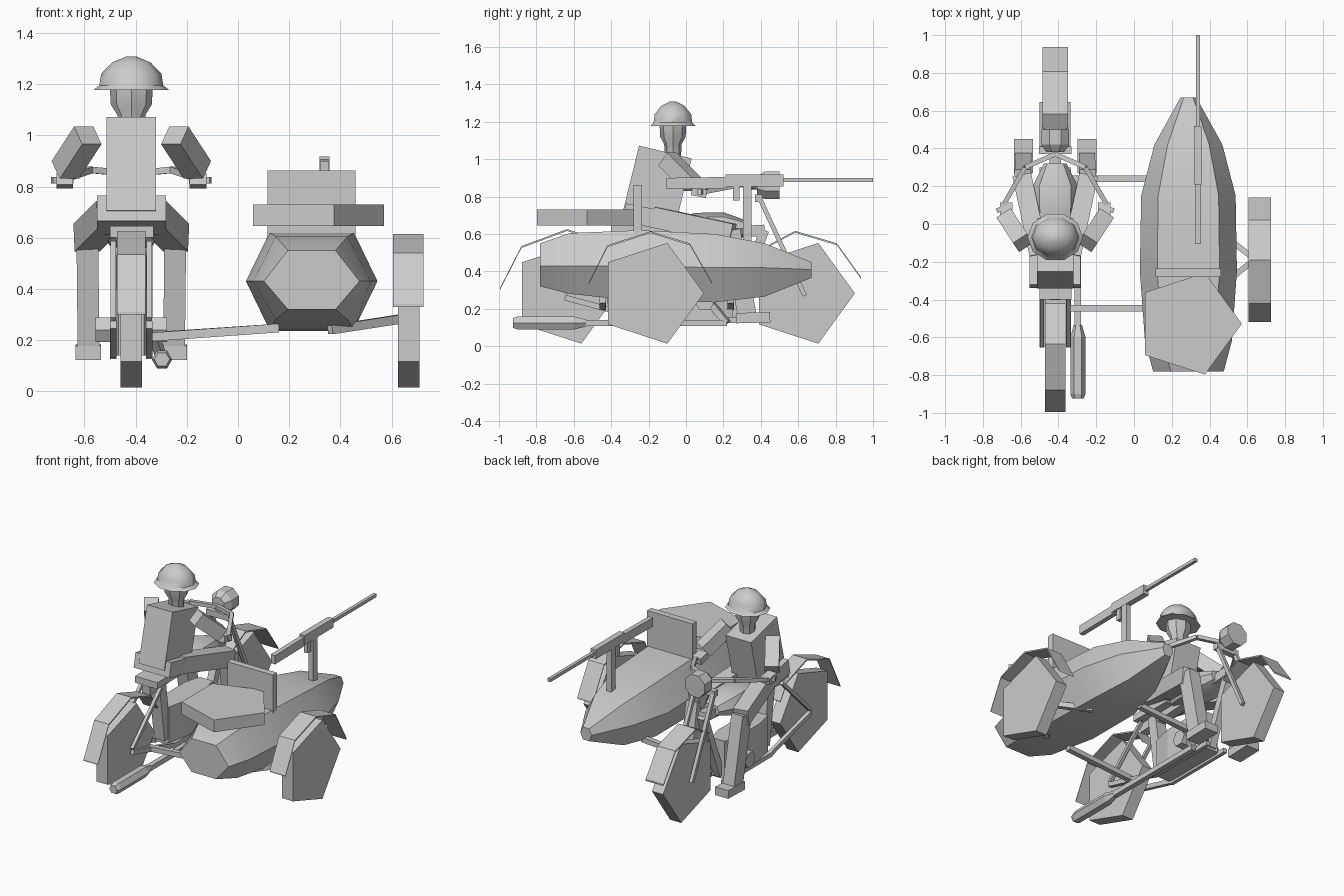
import bpy, bmesh, math
from mathutils import Vector

if "Cube" in bpy.data.objects:
    bpy.data.objects.remove(bpy.data.objects["Cube"], do_unlink=True)

grey = bpy.data.materials.new("plain grey")
grey.use_nodes = True
grey.diffuse_color = (0.6, 0.6, 0.6, 1)
grey.node_tree.nodes["Principled BSDF"].inputs["Base Color"].default_value = (0.6, 0.6, 0.6, 1)


def loft(name, rings, smooth=None):
    """Skin a list of equal-length rings and cap both ends."""
    bm = bmesh.new()
    vs = [[bm.verts.new(p) for p in r] for r in rings]
    n = len(vs[0])
    for lo, hi in zip(vs, vs[1:]):
        for i in range(n):
            j = (i + 1) % n
            bm.faces.new((lo[i], lo[j], hi[j], hi[i]))
    bm.faces.new(vs[0][::-1])
    bm.faces.new(vs[-1])
    bmesh.ops.recalc_face_normals(bm, faces=bm.faces)
    me = bpy.data.meshes.new(name)
    bm.to_mesh(me)
    bm.free()
    me.materials.append(grey)
    ob = bpy.data.objects.new(name, me)
    bpy.context.collection.objects.link(ob)
    if smooth:
        bpy.ops.object.select_all(action='DESELECT')
        ob.select_set(True)
        bpy.context.view_layer.objects.active = ob
        bpy.ops.object.shade_smooth_by_angle(angle=math.radians(smooth))
    return ob


def bar(name, a, b, w, h):
    """Box beam from a to b, w sideways and h upwards."""
    a, b = Vector(a), Vector(b)
    d = (b - a).normalized()
    up = Vector((0, 1, 0)) if abs(d.z) > 0.9 else Vector((0, 0, 1))
    side = d.cross(up).normalized() * w / 2
    up = side.cross(d).normalized() * h / 2
    ring = [-side - up, side - up, side + up, up - side]
    return loft(name, [[p + o for o in ring] for p in (a, b)])


def box(name, x0, x1, y0, y1, z0, z1):
    m, n = (x0 + x1) / 2, (z0 + z1) / 2
    return bar(name, (m, y0, n), (m, y1, n), x1 - x0, z1 - z0)


def lathe(name, centre, axis, profile, sides, smooth=None, stretch=1.0, turn=0.0):
    """Stack of (offset, radius) rings along the x, y or z axis."""
    c = Vector(centre)
    u, v, w = {'X': ((0, 1, 0), (0, 0, 1), (1, 0, 0)),
               'Y': ((1, 0, 0), (0, 0, 1), (0, 1, 0)),
               'Z': ((1, 0, 0), (0, 1, 0), (0, 0, 1))}[axis]
    u, v, w = Vector(u), Vector(v), Vector(w)
    angles = [turn + math.tau * i / sides for i in range(sides)]
    return loft(name, [[c + w * t + u * r * math.cos(a) + v * r * stretch * math.sin(a)
                        for a in angles] for t, r in profile], smooth)


def fender(name, x, width, path):
    half, rings = width / 2, []
    for y, z in path:
        rings.append([(x - half, y, z - .01), (x + half, y, z - .01),
                      (x + half, y, z), (x - half, y, z)])
    return loft(name, rings)


BX, CX, R = -.417, .288, .283   # bike centre, sidecar centre, wheel radius

# Wheels and fenders
for name, x, y in (("front_wheel", BX, .62), ("rear_wheel", BX, -.647), ("sidecar_wheel", .667, -.187)):
    lathe(name, (x, y, R), 'X', [(-.042, R), (.042, R)], 5)
lathe("spare_wheel", (CX, -.528, .688), 'Z', [(-.042, R), (.042, R)], 5)
fender("sidecar_fender", .665, .12,
       [(-.52, .34), (-.42, .54), (-.19, .615), (.02, .55), (.14, .34)])
fender("rear_fender", BX, .11,
       [(-.995, .31), (-.88, .535), (-.636, .626), (-.42, .555), (-.35, .45)])
fender("front_fender", BX, .135,
       [(.936, .37), (.807, .55), (.583, .617), (.44, .54)])

# Sidecar hull: y, half width, half width of deck, top, ridge and bottom
hull = []
for y, hw, tw, top, mid, low in (
        (-.78, .187, .093, .55, .43, .32), (-.62, .23, .14, .605, .43, .28),
        (-.25, .257, .165, .62, .43, .24), (.15, .25, .16, .6, .42, .235),
        (.42, .18, .11, .55, .42, .265), (.67, .042, .024, .45, .41, .365)):
    hull.append([(CX - hw, y, mid), (CX - tw, y, top), (CX + tw, y, top),
                 (CX + hw, y, mid), (CX + tw, y, low), (CX - tw, y, low)])
loft("sidecar_hull", hull, 30)
box("sidecar_backrest", .115, .46, -.28, -.235, .6, .862)

# Gun on its post
GX = .338
box("gun_post", GX - .018, GX + .018, .305, .35, .56, .86)
bar("gun_stock", (GX, -.105, .87), (GX, .22, .875), .032, .06)
box("gun_receiver", GX - .02, GX + .02, .21, .52, .855, .918)
box("gun_barrel", GX - .011, GX + .011, .52, 1, .878, .9)
box("gun_grip", GX - .014, GX + .014, .25, .285, .78, .86)

# Frame, engine, tank and seat
loft("engine", [[(BX + s * w, y, z) for s, z in ((-1, .14), (1, .14), (1, .4), (-1, .4))]
                for y, w in ((-.22, .05), (-.08, .08), (.14, .08), (.25, .05))])
lathe("engine_cylinders", (BX, .1, .24), 'X', [(-.14, .055), (.14, .055)], 6)
lathe("fuel_tank", (BX, .02, .63), 'Y', [(-.1, .07), (.03, .115), (.18, .12), (.3, .06)], 8, 40, .72)
box("saddle", -.5, -.33, -.4, -.08, .6, .645)
bar("top_tube", (BX, -.4, .57), (BX, .42, .62), .06, .06)
bar("down_tube", (BX, .42, .62), (BX, .24, .16), .05, .05)
bar("seat_tube", (BX, -.28, .6), (BX, -.22, .18), .08, .07)
for s in (-1, 1):
    x = BX + s * .07
    bar("lower_rail", (x, -.647, .26), (x, -.2, .14), .025, .03)
    bar("engine_rail", (x, -.22, .14), (x, .3, .14), .025, .03)
    bar("rear_stay", (x, -.647, .28), (x, -.34, .58), .022, .022)
    bar("front_fork", (x, .39, .8), (x, .635, .27), .024, .024)
    bar("handlebar_inner", (BX, .37, .85), (BX + s * .16, .3, .865), .025, .025)
    bar("handlebar_outer", (BX + s * .16, .3, .865), (BX + s * .28, .09, .825), .025, .025)
    bar("handgrip", (BX + s * .23, .1, .825), (BX + s * .31, .07, .825), .025, .025)
bar("fork_yoke", (BX - .085, .39, .79), (BX + .085, .39, .79), .04, .04)
lathe("headlamp", (BX, .38, .86), 'Y', [(0, .05), (.04, .08), (.12, .08)], 8, None, 1, math.pi / 8)

# Exhaust
lathe("muffler", (-.297, 0, .124), 'Y', [(-.925, .03), (-.9, .04), (-.6, .04), (-.535, .022)], 6)
bar("exhaust_pipe", (-.297, -.54, .124), (-.297, .22, .124), .034, .034)
bar("exhaust_bend", (-.297, .22, .124), (-.33, .14, .22), .034, .034)

# Struts joining the sidecar
for y, x in ((.24, -.4), (-.445, -.36)):
    bar("sidecar_strut", (x, y, .21), (.16, y, .247), .034, .034)
for y in (-.41, .03):
    bar("wheel_arm", (.36, y, .24), (.64, -.187, .283), .03, .035)

# Rider body and head
bar("torso", (BX, -.2, .672), (BX, -.11, 1.038), .193, .29)
bar("hips", (BX, -.33, .715), (BX, -.06, .66), .27, .1)
lathe("head", (BX, -.07, 0), 'Z', [(1.0, .05), (1.08, .055), (1.12, .08), (1.2, .085)], 8, 30, .85)
lathe("helmet", (BX, -.07, 0), 'Z',
      [(1.178, .147), (1.195, .125), (1.24, .118), (1.285, .075), (1.308, .02)], 10, 40, .87)

# Rider limbs
for s in (-1, 1):
    def at(x, y, z):
        return (BX + s * x, y, z)
    bar("arm", at(.17, -.1, 1.0), at(.258, .035, .865), .09, .09)
    bar("hand", at(.26, .03, .83), at(.26, .11, .815), .066, .045)
    bar("thigh", at(.085, -.17, .69), at(.175, .25, .6), .1, .11)
    bar("shin", at(.172, .24, .62), at(.167, .33, .15), .085, .1)
    bar("boot", at(.168, .27, .15), at(.168, .45, .155), .1, .055)
